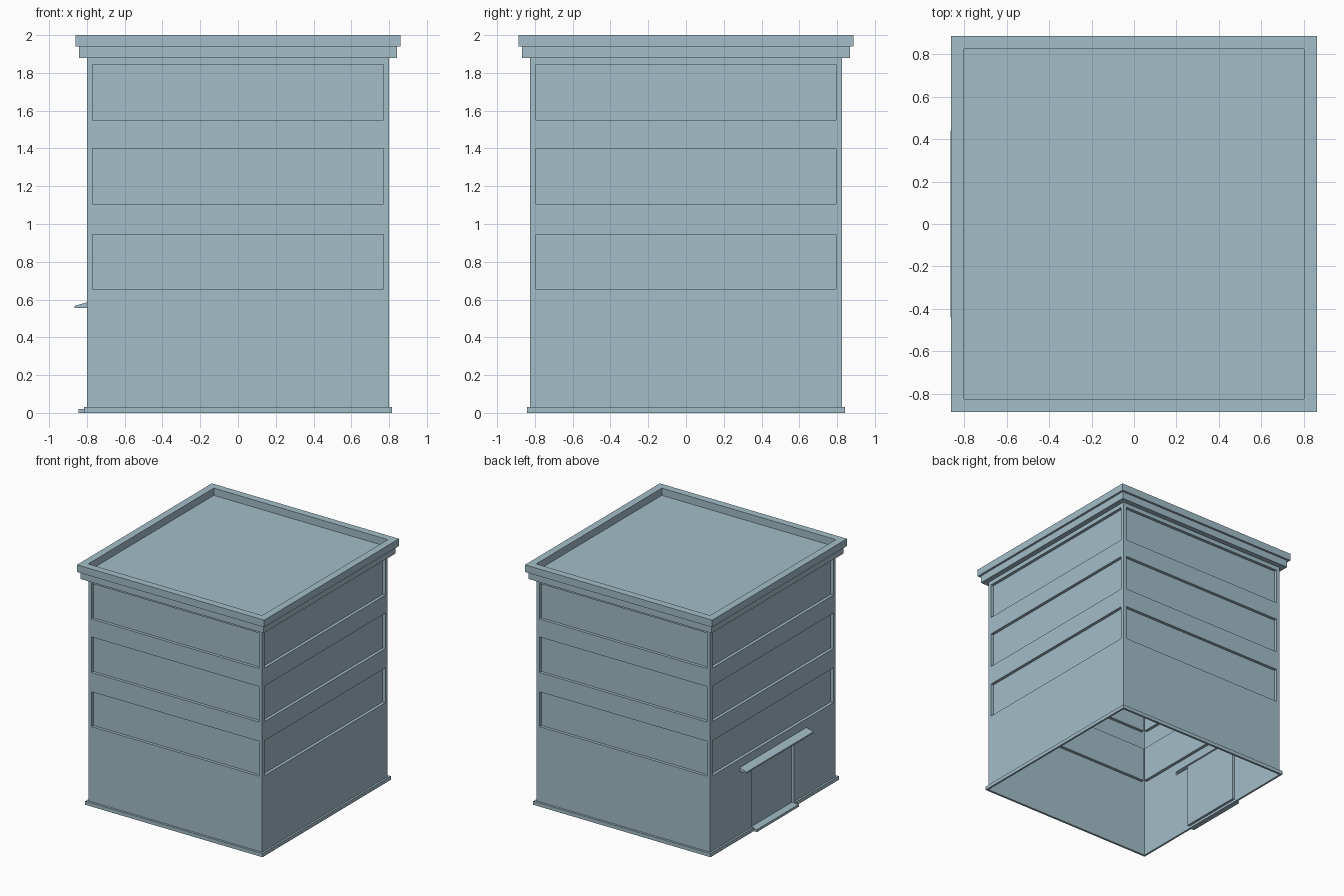
import bpy, bmesh
from math import cos, sin, pi
from mathutils import Vector

if "Cube" in bpy.data.objects:
    bpy.data.objects.remove(bpy.data.objects["Cube"])

HX, HY = 0.80, 0.825          # half sizes of the body
DOOR = 0.275                  # half width of the doorway

mat = bpy.data.materials.new("pale blue grey")
mat.diffuse_color = (0.37, 0.51, 0.58, 1)
mat.use_nodes = True
mat.node_tree.nodes["Principled BSDF"].inputs["Base Color"].default_value = mat.diffuse_color


def finish(name, bm):
    bmesh.ops.remove_doubles(bm, verts=bm.verts, dist=1e-5)
    me = bpy.data.meshes.new(name)
    bm.to_mesh(me)
    bm.free()
    me.materials.append(mat)
    ob = bpy.data.objects.new(name, me)
    bpy.context.collection.objects.link(ob)
    return ob


def quad(bm, pts):
    bm.faces.new([bm.verts.new(p) for p in pts])


def wall(name, angle, half, dist, panels):
    """Wall sheet with recessed panels (u0, u1, z0, z1, depth); depth None leaves a hole."""
    right = Vector((cos(angle), sin(angle), 0))
    inward = Vector((-sin(angle), cos(angle), 0))

    def at(u, z, d=0):
        return right * u + inward * (d - dist) + Vector((0, 0, z))

    def rect(u0, u1, z0, z1, d=0):
        return [at(u0, z0, d), at(u1, z0, d), at(u1, z1, d), at(u0, z1, d)]

    bm = bmesh.new()
    us = sorted({-half, half} | {v for p in panels for v in p[:2]})
    zs = sorted({0, 1.88} | {v for p in panels for v in p[2:4]})
    for u0, u1 in zip(us, us[1:]):
        for z0, z1 in zip(zs, zs[1:]):
            u, z = (u0 + u1) / 2, (z0 + z1) / 2
            if not any(p[0] < u < p[1] and p[2] < z < p[3] for p in panels):
                quad(bm, rect(u0, u1, z0, z1))
    for *r, depth in panels:
        if depth is None:
            continue
        outer, inner = rect(*r), rect(*r, depth)
        quad(bm, inner)
        for i in range(4):
            j = (i + 1) % 4
            quad(bm, [outer[i], outer[j], inner[j], inner[i]])
    return finish(name, bm)


def box(name, x0, x1, y0, y1, z0, z1):
    bm = bmesh.new()
    bmesh.ops.create_cube(bm, size=1)
    for v in bm.verts:
        v.co = (x1 if v.co.x > 0 else x0, y1 if v.co.y > 0 else y0, z1 if v.co.z > 0 else z0)
    return finish(name, bm)


# Four walls, each with three window bands; the left one has the doorway
floors = [(0.655, 0.945), (1.105, 1.40), (1.55, 1.845)]
for i, name in enumerate(["front_wall", "right_wall", "back_wall", "left_wall"]):
    half, dist = (HX, HY) if i % 2 == 0 else (HY, HX)
    w = half - 0.03
    panels = [(-w, w, a, b, 0.025) for a, b in floors]
    if name == "left_wall":
        panels += [(-DOOR, DOOR, 0.02, 0.555, 0.02), (-0.44, 0.44, 0.555, 0.585, None)]
    wall(name, i * pi / 2, half, dist, panels)

# Stepped cornice, parapet and sunken roof swept as rectangular rings
rings = [(0, 1.88), (0.043, 1.88), (0.043, 1.94), (0.061, 1.94), (0.061, 2.0), (0, 2.0), (0, 1.94)]
bm = bmesh.new()
loops = [[bm.verts.new((sx * (HX + o), sy * (HY + o), z))
          for sx, sy in ((-1, -1), (1, -1), (1, 1), (-1, 1))] for o, z in rings]
for lo, hi in zip(loops, loops[1:]):
    for i in range(4):
        j = (i + 1) % 4
        bm.faces.new([lo[i], lo[j], hi[j], hi[i]])
bm.faces.new(loops[-1])
finish("cornice_and_roof", bm)

# Plinth, interrupted at the doorway
PX, PY, PZ = HX + 0.016, HY + 0.018, 0.03
box("plinth_front", -PX, PX, -PY, -HY, 0, PZ)
box("plinth_back", -PX, PX, HY, PY, 0, PZ)
box("plinth_right", HX, PX, -HY, HY, 0, PZ)
box("plinth_left_a", -PX, -HX, -HY, -DOOR, 0, PZ)
box("plinth_left_b", -PX, -HX, DOOR, HY, 0, PZ)

# Doorstep
box("doorstep", -0.845, -HX, -DOOR, DOOR, 0, 0.02)

# Canopy with sloping top, open towards the wall
bm = bmesh.new()
profile = [(-HX, 0.555), (-0.865, 0.555), (-0.865, 0.567), (-HX, 0.585)]
a = [bm.verts.new((x, -0.44, z)) for x, z in profile]
b = [bm.verts.new((x, 0.44, z)) for x, z in profile]
for i in range(3):
    bm.faces.new([a[i], a[i + 1], b[i + 1], b[i]])
bm.faces.new(a[::-1])
bm.faces.new(b)
finish("door_canopy", bm)
